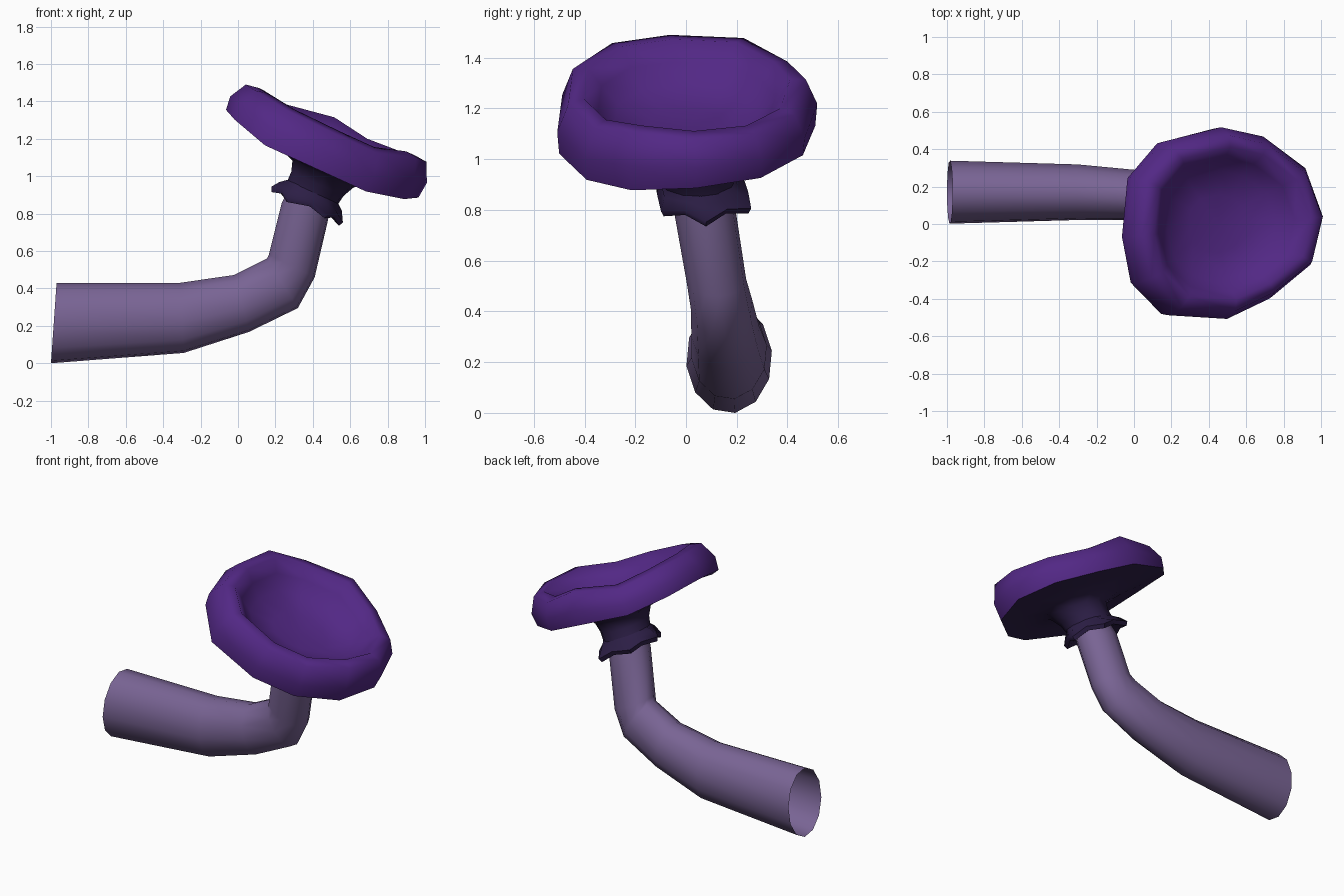
import bpy
import math
from math import radians
from mathutils import Vector

if "Cube" in bpy.data.objects:
    bpy.data.objects.remove(bpy.data.objects["Cube"])


def material(name, rgb):
    m = bpy.data.materials.new(name)
    m.diffuse_color = (*rgb, 1)
    m.use_nodes = True
    m.node_tree.nodes["Principled BSDF"].inputs["Base Color"].default_value = m.diffuse_color
    return m


purple = material("cap purple", (0.085, 0.021, 0.235))
dark = material("gill purple", (0.025, 0.013, 0.06))
lilac = material("stem lilac", (0.19, 0.127, 0.296))


def loft(name, rings, mat, tip=None, angle=50):
    """Skin a list of equal-length rings, optionally closing the first one to a tip."""
    n = len(rings[0])
    verts = [p for ring in rings for p in ring]
    faces = []
    for k in range(len(rings) - 1):
        for i in range(n):
            j = (i + 1) % n
            faces.append((k * n + i, k * n + j, (k + 1) * n + j, (k + 1) * n + i))
    if tip is not None:
        verts.append(tip)
        faces += [((i + 1) % n, i, len(verts) - 1) for i in range(n)]
    me = bpy.data.meshes.new(name)
    me.from_pydata(verts, [], faces)
    me.materials.append(mat)
    ob = bpy.data.objects.new(name, me)
    bpy.context.collection.objects.link(ob)
    bpy.ops.object.select_all(action='DESELECT')
    ob.select_set(True)
    bpy.context.view_layer.objects.active = ob
    bpy.ops.object.mode_set(mode='EDIT')
    bpy.ops.mesh.select_all(action='SELECT')
    bpy.ops.mesh.normals_make_consistent(inside=False)
    bpy.ops.object.mode_set(mode='OBJECT')
    bpy.ops.object.shade_smooth_by_angle(angle=radians(angle))
    return ob


# Tilted frame shared by cap, gills and frill
centre = Vector((0.475, 0, 1.175))
U = Vector((0.91, 0, -0.415))
V = Vector((0, 1, 0))
N = Vector((0.415, 0, 0.91))

# Irregular cap outline seen from above: x, y, lift of upper rim, lift of lower rim
outline = [(-.05, -.07, -.01, 0), (.01, -.32, -.02, -.03), (.20, -.49, -.05, -.09),
           (.52, -.51, -.06, -.09), (.75, -.40, -.06, -.09), (.94, -.22, .02, -.04),
           (1.0, .04, .02, 0), (.91, .30, 0, 0), (.69, .47, -.02, -.01),
           (.45, .52, .03, 0), (.15, .44, -.04, -.02), (-.02, .25, -.01, 0)]
flat = [((x - 0.475) / 0.91, y, a, b) for x, y, a, b in outline]


def cap_ring(s, h, low=0.0):
    """Cap outline scaled by s at height h; low blends the upper lift into the lower one."""
    return [centre + U * (u * s) + V * (v * s) + N * (h + (a * (1 - low) + b * low) * s * s)
            for u, v, a, b in flat]


def round_ring(c, r, wave_r=None, wave_h=None):
    pts = []
    for i, (u, v, _, _) in enumerate(flat):
        a = math.atan2(v, u)
        rr = r + (wave_r[i] if wave_r else 0)
        hh = wave_h[i] if wave_h else 0
        pts.append(Vector(c) + U * (rr * math.cos(a)) + V * (rr * math.sin(a)) + N * hh)
    return pts


# Cap: dished top and rolled rim
loft("mushroom_cap",
     [cap_ring(.30, -.05), cap_ring(.55, -.015), cap_ring(.68, .055), cap_ring(.79, .125),
      cap_ring(.91, .115), cap_ring(.995, .02, .5), cap_ring(.98, -.06, 1)],
     purple, tip=centre + N * -.06, angle=80)

# Gills and neck under the hollow cap
loft("gills_and_neck",
     [cap_ring(.98, -.06, 1), cap_ring(.72, -.085, 1), cap_ring(.45, -.115, 1),
      round_ring((.452, .01, 1.01), .178), round_ring((.425, .03, .96), .155),
      round_ring((.40, .045, .915), .15)],
     dark, angle=60)

# Ragged frill around the stem
wr = [.01, -.02, .01, -.025, .0, -.02, .01, -.02, .01, -.025, .01, -.02]
wh = [.0, .015, -.015, .015, -.01, .015, -.015, .015, -.01, .015, .0, .015]
frill_c = (.372, .065, .855)
loft("frill",
     [round_ring((.40, .045, .92), .148), round_ring((.387, .055, .892), .175, wr),
      round_ring(frill_c, .205, wr, wh),
      round_ring((.362, .065, .832), .192, wr, wh),
      round_ring((.372, .065, .86), .12)],
     dark, angle=60)

# Bent, hollow stem: outer (x, z), inner (x, z), y centre, y radius
stations = [(-1.0, 0.0, -.97, .43, .17, .17),
            (-.29, .055, -.31, .43, .17, .15),
            (.06, .168, -.02, .472, .155, .135),
            (.32, .295, .155, .56, .14, .122),
            (.41, .46, .165, .58, .12, .118),
            (.48, .76, .235, .86, .072, .122),
            (.515, .95, .32, 1.02, .035, .10)]
stem = []
for x0, z0, x1, z1, yc, ry in stations:
    lo, hi = Vector((x0, yc, z0)), Vector((x1, yc, z1))
    mid, half = (lo + hi) / 2, (lo - hi) / 2
    turns = [math.tau * i / 12 + .14 for i in range(12)]
    stem.append([mid + half * (math.cos(t) * 1.01) + V * (ry * math.sin(t)) for t in turns])
loft("stem", stem, lilac, angle=50)
